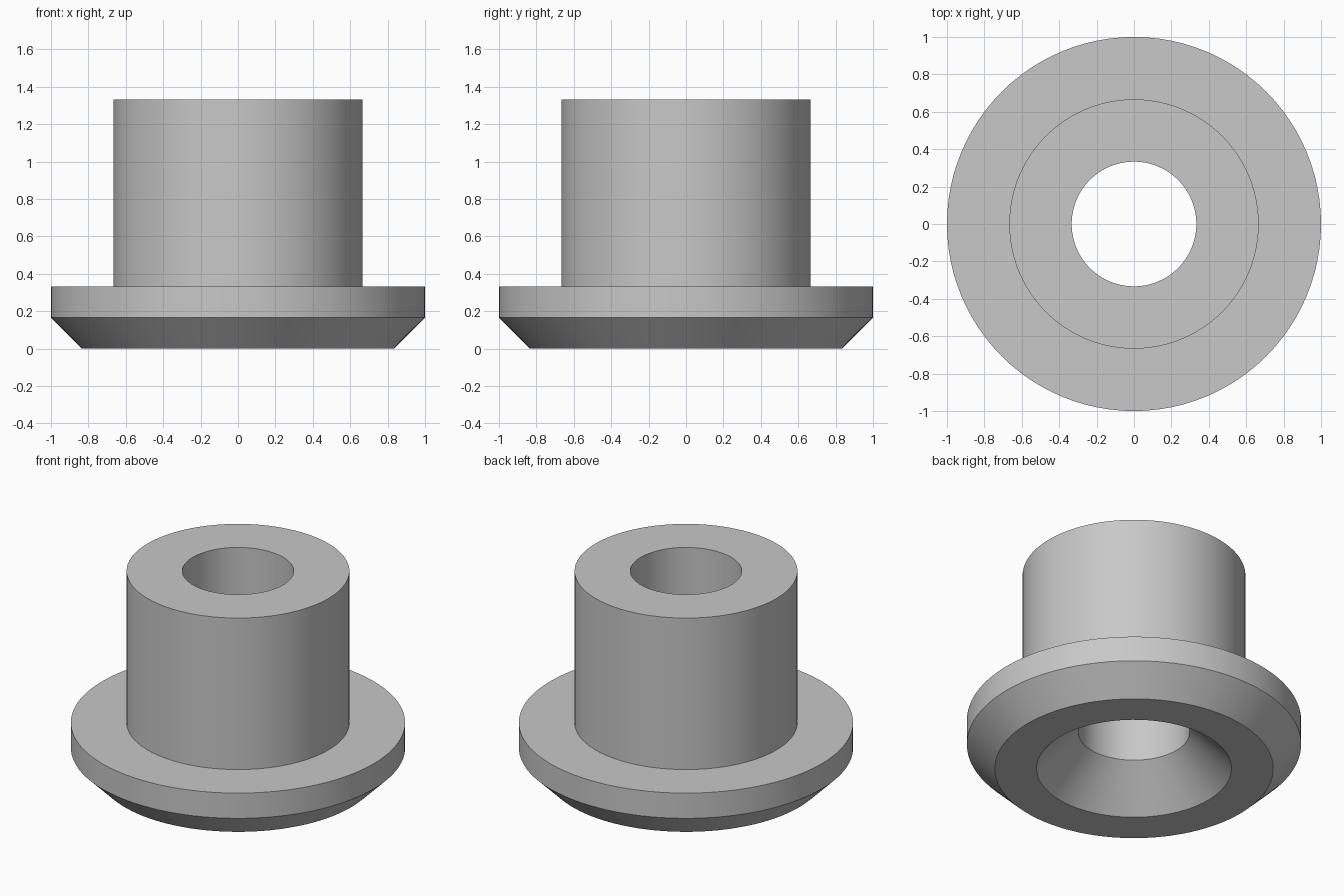
import bpy
import bmesh
import math

SEGMENTS = 96

# Remove the default cube
cube = bpy.data.objects.get("Cube")
if cube:
    bpy.data.objects.remove(cube, do_unlink=True)

# Plain grey material
grey = bpy.data.materials.new("light_grey")
grey.use_nodes = True
colour = (0.58, 0.58, 0.58, 1.0)
grey.diffuse_color = colour
grey.node_tree.nodes["Principled BSDF"].inputs["Base Color"].default_value = colour


def lathe(name, profile, material):
    """Revolve a closed (radius, height) profile around the z axis."""
    bm = bmesh.new()
    rings = []
    for radius, height in profile:
        ring = []
        for i in range(SEGMENTS):
            a = math.tau * i / SEGMENTS
            ring.append(bm.verts.new((radius * math.cos(a), radius * math.sin(a), height)))
        rings.append(ring)
    for k, lower in enumerate(rings):
        upper = rings[(k + 1) % len(rings)]
        for i in range(SEGMENTS):
            j = (i + 1) % SEGMENTS
            bm.faces.new((lower[i], lower[j], upper[j], upper[i]))
    bmesh.ops.recalc_face_normals(bm, faces=bm.faces)
    mesh = bpy.data.meshes.new(name)
    bm.to_mesh(mesh)
    bm.free()
    mesh.materials.append(material)
    obj = bpy.data.objects.new(name, mesh)
    bpy.context.collection.objects.link(obj)
    return obj


# Flanged bushing: chamfered flange, sleeve, through bore and countersink
unit = 1 / 3
bore, sleeve, rim = unit, 2 * unit, 1.0
flange_top, top = unit, 4 * unit
chamfer, countersink = unit / 2, unit * 0.75
profile = [
    (bore + countersink, 0),
    (rim - chamfer, 0),
    (rim, chamfer),
    (rim, flange_top),
    (sleeve, flange_top),
    (sleeve, top),
    (bore, top),
    (bore, countersink),
]
bushing = lathe("flanged_bushing", profile, grey)

# Smooth round walls, crisp edges
bpy.ops.object.select_all(action='DESELECT')
bushing.select_set(True)
bpy.context.view_layer.objects.active = bushing
bpy.ops.object.shade_smooth_by_angle(angle=math.radians(30))
